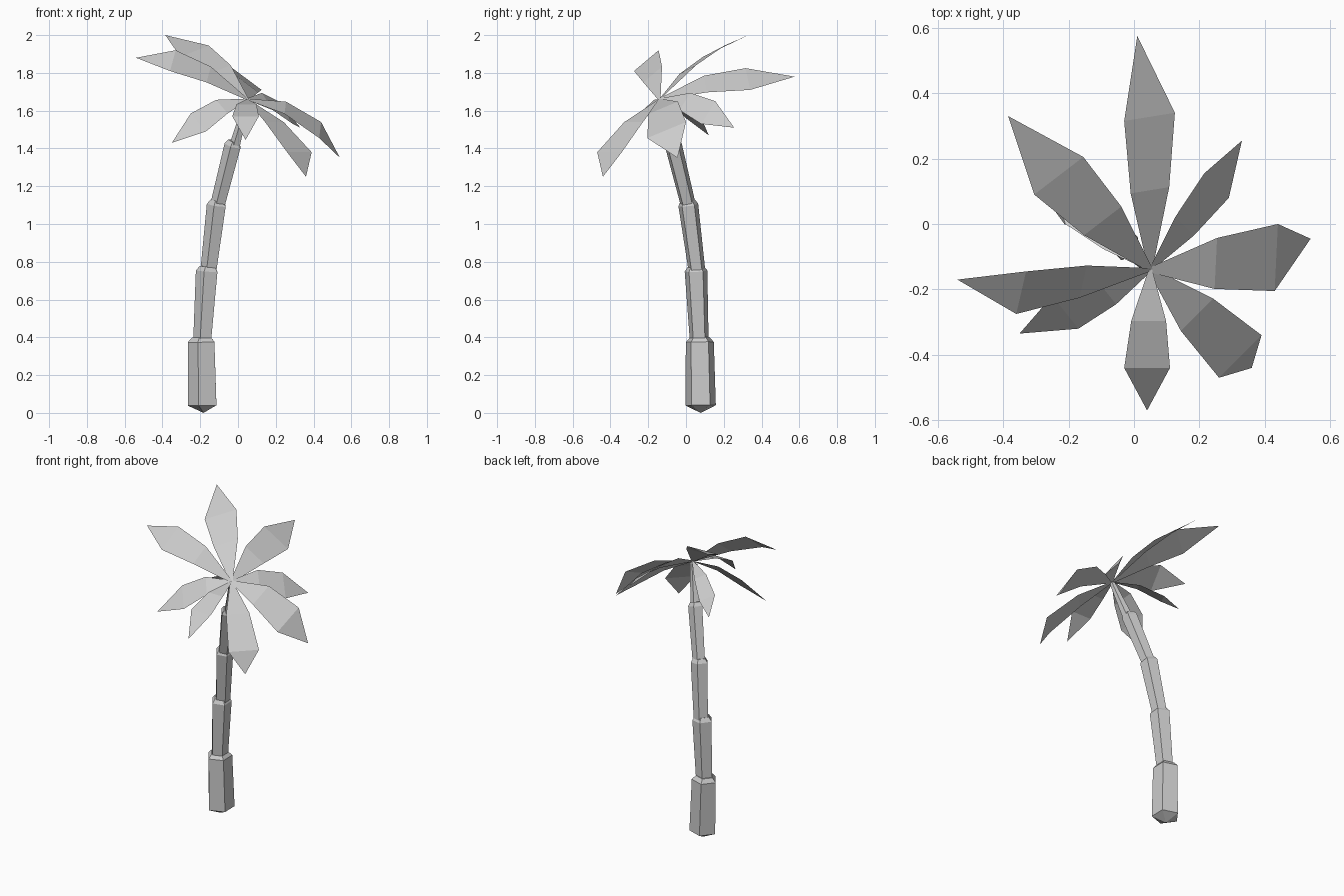
import bpy, math
from mathutils import Vector

if "Cube" in bpy.data.objects:
    bpy.data.objects.remove(bpy.data.objects["Cube"])

CROWN = Vector((0.05, -0.14, 1.66))


def add_mesh(name, verts, faces):
    mesh = bpy.data.meshes.new(name)
    mesh.from_pydata(verts, [], faces)
    mesh.update()
    obj = bpy.data.objects.new(name, mesh)
    bpy.context.collection.objects.link(obj)
    return obj


def ring(center, radius, tilt, sides=5):
    """Five-sided ring, tilted so it stays square to the trunk axis."""
    pts = []
    for i in range(sides):
        a = math.radians(180 + i * 360 / sides)
        x, y = radius * math.cos(a), radius * math.sin(a)
        pts.append(Vector((center[0] + x, center[1] + y,
                           center[2] - (tilt.x * x + tilt.y * y) / tilt.z)))
    return pts


def trunk_segment(name, bottom, r0, top, r1, cap=0.025, foot=0.0):
    """Flaring pentagonal segment with a bevelled top and optional pointed foot."""
    bottom, top = Vector(bottom), Vector(top)
    axis = (top - bottom).normalized()
    verts = (ring(bottom, r0, axis) + ring(top, r1, axis)
             + ring(top + axis * cap, r1 * 0.7, axis)
             + [bottom - Vector((0, 0, foot))])
    faces = []
    for i in range(5):
        j = (i + 1) % 5
        faces += [(i, j, 5 + j, 5 + i), (5 + i, 5 + j, 10 + j, 10 + i), (j, i, 15)]
    faces.append((10, 11, 12, 13, 14))
    return add_mesh(name, verts, faces)


def leaf(name, left, right, tip, lift=0.025):
    """Arched leaf: narrow root, middle station, widest station, pointed tip."""
    left, right, tip = Vector(left), Vector(right), Vector(tip)
    center = (left + right) / 2
    half = (right - left) / 2
    mid = CROWN.lerp(center, 0.52) + Vector((0, 0, lift))
    verts = [CROWN - half * 0.08, CROWN + half * 0.08,
             mid - half * 0.76, mid + half * 0.76, left, right, tip]
    return add_mesh(name, verts, [(0, 1, 3, 2), (2, 3, 5, 4), (4, 5, 6)])


# Trunk, bottom to top
segments = [
    ((-0.182, 0.078, 0.04), 0.084, (-0.188, 0.073, 0.375), 0.078, 0.04),
    ((-0.185, 0.070, 0.38), 0.052, (-0.160, 0.053, 0.75), 0.063, 0.0),
    ((-0.153, 0.058, 0.75), 0.046, (-0.110, 0.012, 1.10), 0.055, 0.0),
    ((-0.108, 0.014, 1.09), 0.040, (-0.025, -0.067, 1.415), 0.046, 0.0),
    ((-0.020, -0.070, 1.40), 0.030, (0.048, -0.138, 1.645), 0.016, 0.0),
]
for n, (b, r0, t, r1, foot) in enumerate(segments, 1):
    trunk_segment(f"trunk_segment_{n}", b, r0, t, r1,
                  cap=0.025 if n < 5 else 0.01, foot=foot)

# Leaves: two widest corners and the tip
leaf("leaf_back", (-0.03, 0.315, 1.825), (0.125, 0.34, 1.71), (0.01, 0.575, 1.78))
leaf("leaf_back_right", (0.215, 0.155, 1.65), (0.29, 0.08, 1.53), (0.33, 0.255, 1.51))
leaf("leaf_right", (0.44, 0.0, 1.54), (0.43, -0.205, 1.455), (0.54, -0.045, 1.35), 0.04)
leaf("leaf_front_right", (0.39, -0.34, 1.38), (0.26, -0.47, 1.38), (0.36, -0.44, 1.25))
leaf("leaf_front", (0.11, -0.44, 1.57), (-0.03, -0.44, 1.57), (0.04, -0.57, 1.445), 0.02)
leaf("leaf_front_left", (-0.17, -0.32, 1.49), (-0.25, -0.22, 1.585), (-0.35, -0.335, 1.43))
leaf("leaf_left", (-0.36, -0.275, 1.81), (-0.33, -0.145, 1.92), (-0.54, -0.17, 1.88))
leaf("leaf_back_left", (-0.305, 0.09, 1.885), (-0.155, 0.205, 1.945), (-0.385, 0.33, 2.0))
leaf("leaf_small_hanging", (-0.21, 0.0, 1.56), (-0.16, 0.09, 1.54), (-0.25, 0.12, 1.47))
